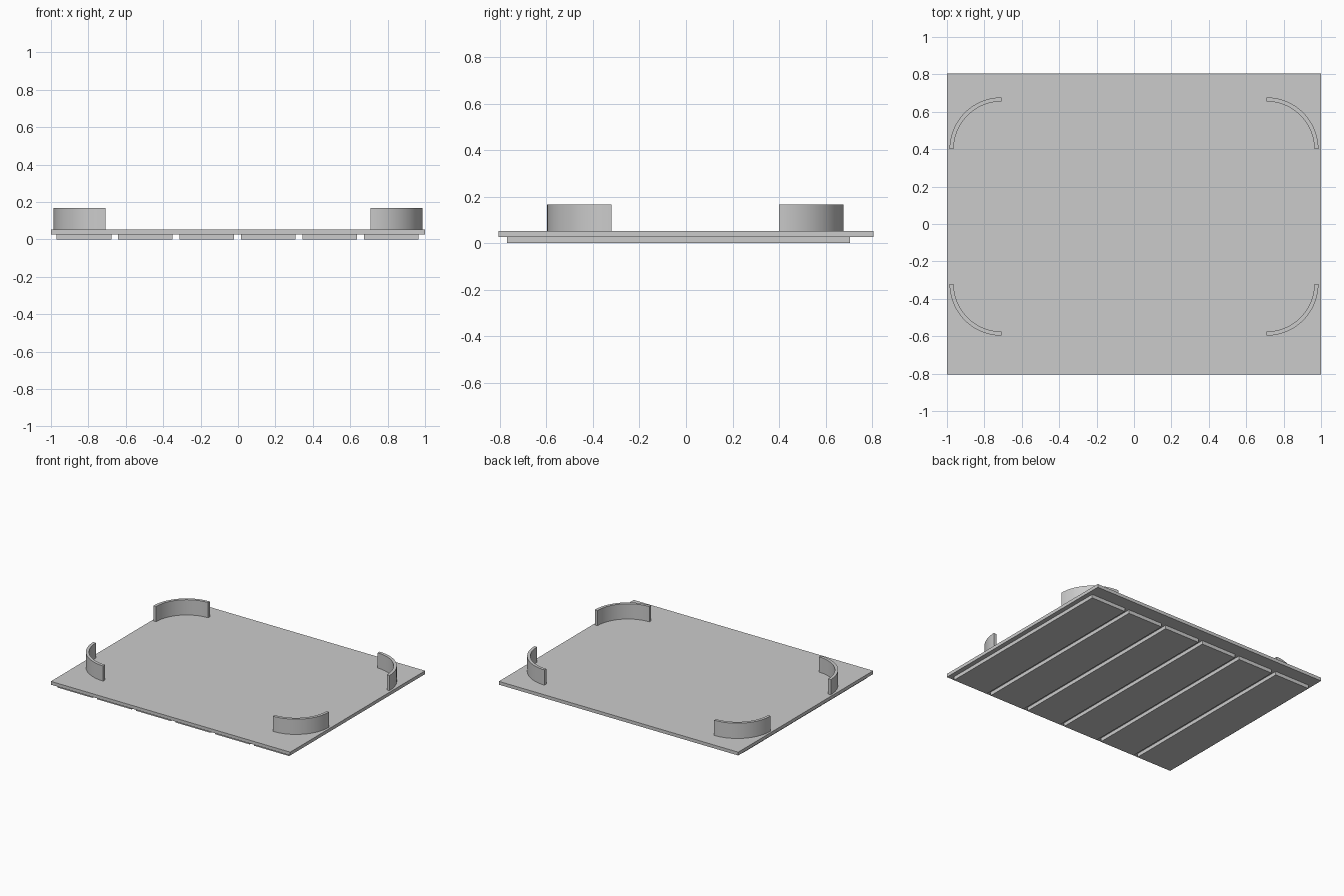
import bpy, bmesh
from math import sin, cos, pi, radians

if "Cube" in bpy.data.objects:
    bpy.data.objects.remove(bpy.data.objects["Cube"], do_unlink=True)

grey = bpy.data.materials.new("plain grey")
grey.use_nodes = True
grey.diffuse_color = (0.6, 0.6, 0.6, 1)
grey.node_tree.nodes["Principled BSDF"].inputs["Base Color"].default_value = (0.6, 0.6, 0.6, 1)


def extrude_outline(name, outline, z0, z1, smooth=False):
    """Closed prism from a flat outline."""
    bm = bmesh.new()
    base = bm.faces.new([bm.verts.new((x, y, z0)) for x, y in outline])
    top = bmesh.ops.extrude_face_region(bm, geom=[base], use_keep_orig=True)["geom"]
    for v in top:
        if isinstance(v, bmesh.types.BMVert):
            v.co.z = z1
    bmesh.ops.recalc_face_normals(bm, faces=bm.faces)
    mesh = bpy.data.meshes.new(name)
    bm.to_mesh(mesh)
    bm.free()
    mesh.materials.append(grey)
    obj = bpy.data.objects.new(name, mesh)
    bpy.context.collection.objects.link(obj)
    if smooth:
        bpy.ops.object.select_all(action="DESELECT")
        obj.select_set(True)
        bpy.context.view_layer.objects.active = obj
        bpy.ops.object.shade_smooth_by_angle(angle=radians(30))
    return obj


def rectangle(x0, x1, y0, y1):
    return [(x0, y0), (x1, y0), (x1, y1), (x0, y1)]


# Flat top plate
PLATE_BOTTOM, PLATE_TOP = 0.027, 0.052
extrude_outline("top_plate", rectangle(-1, 1, -0.805, 0.805), PLATE_BOTTOM, PLATE_TOP)

# Six slats under the plate
PITCH, HALF_WIDTH = 0.3286, 0.146
for i in range(6):
    x = (i - 2.5) * PITCH - 0.002
    extrude_outline(f"slat_{i + 1}", rectangle(x - HALF_WIDTH, x + HALF_WIDTH, -0.77, 0.705),
                    0, PLATE_BOTTOM)

# Quarter-ring corner walls, mirrored about x = 0 and y = 0.04
OUTER, INNER, STEPS = 0.277, 0.255, 24
angles = [i / STEPS * pi / 2 for i in range(STEPS + 1)]
ring = [(OUTER * cos(a), OUTER * sin(a)) for a in angles]
ring += [(INNER * cos(a), INNER * sin(a)) for a in reversed(angles)]
for side, sx in (("left", 1), ("right", -1)):
    for end, sy in (("back", 1), ("front", -1)):
        outline = [(sx * (0.709 + x), 0.04 + sy * (0.36 + y)) for x, y in ring]
        extrude_outline(f"{end}_{side}_corner_wall", outline, PLATE_TOP, 0.167, smooth=True)
